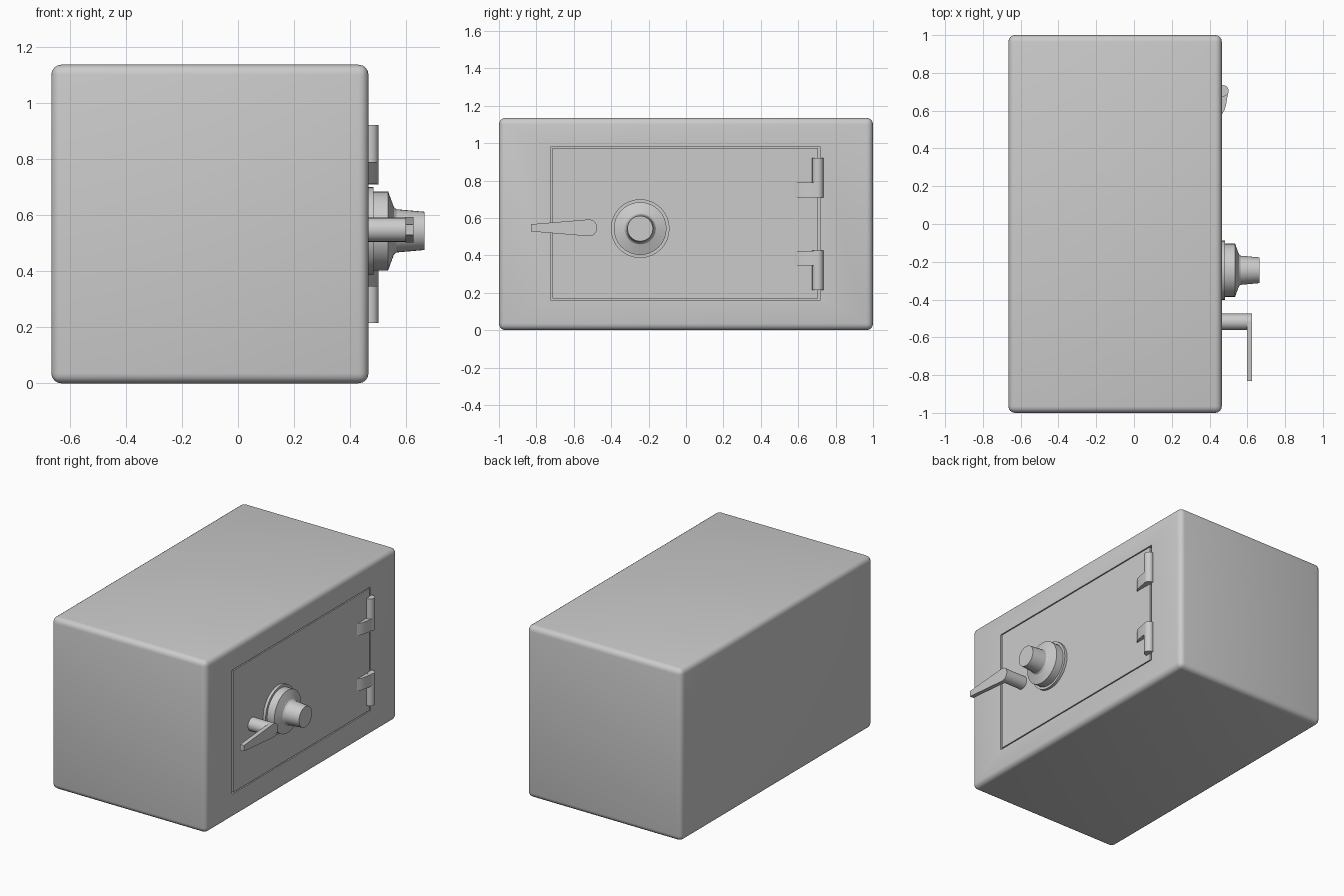
import bpy, bmesh, math
from mathutils import Vector, Matrix

if "Cube" in bpy.data.objects:
    bpy.data.objects.remove(bpy.data.objects["Cube"])

FACE = 0.465                      # x of the door side


def finish(name, bm, angle=35):
    bmesh.ops.recalc_face_normals(bm, faces=bm.faces)
    me = bpy.data.meshes.new(name)
    bm.to_mesh(me)
    bm.free()
    ob = bpy.data.objects.new(name, me)
    bpy.context.collection.objects.link(ob)
    bpy.ops.object.select_all(action='DESELECT')
    ob.select_set(True)
    bpy.context.view_layer.objects.active = ob
    bpy.ops.object.shade_smooth_by_angle(angle=math.radians(angle))
    return ob


def box_bm(lo, hi):
    bm = bmesh.new()
    lo, hi = Vector(lo), Vector(hi)
    bmesh.ops.create_cube(bm, size=1)
    for v in bm.verts:
        v.co = Vector([(lo[i] + hi[i]) / 2 + v.co[i] * (hi[i] - lo[i]) for i in range(3)])
    return bm


def prism(name, points, offset, angle=35):
    """Extrude a closed outline of 3D points along offset."""
    bm = bmesh.new()
    face = bm.faces.new([bm.verts.new(p) for p in points])
    res = bmesh.ops.extrude_face_region(bm, geom=[face], use_keep_orig=True)
    moved = [g for g in res['geom'] if isinstance(g, bmesh.types.BMVert)]
    bmesh.ops.translate(bm, verts=moved, vec=offset)
    return finish(name, bm, angle)


def lathe_x(name, profile, y, z, sides=32):
    """Turn (x, radius) points about an axis along x, capped at both ends."""
    bm = bmesh.new()
    rings = []
    for x, r in profile:
        rings.append([bm.verts.new((x, y + r * math.cos(2 * math.pi * i / sides),
                                    z + r * math.sin(2 * math.pi * i / sides)))
                      for i in range(sides)])
    for a, b in zip(rings, rings[1:]):
        for i in range(sides):
            j = (i + 1) % sides
            bm.faces.new((a[i], a[j], b[j], b[i]))
    bm.faces.new(rings[0])
    bm.faces.new(rings[-1])
    return finish(name, bm, 30)


# Rounded cabinet with a shallow door opening
bm = box_bm((-0.665, -1, 0), (FACE, 1, 1.135))
bmesh.ops.bevel(bm, geom=bm.edges[:], offset=0.035, segments=4, profile=0.5, affect='EDGES')
front = max(bm.faces, key=lambda f: f.calc_center_median().x)
bmesh.ops.inset_individual(bm, faces=[front], thickness=0.1)
for v in front.verts:
    v.co.y = -0.725 if v.co.y < 0 else 0.72
    v.co.z = 0.162 if v.co.z < 0.57 else 0.98
res = bmesh.ops.extrude_face_region(bm, geom=[front])
bmesh.ops.translate(bm, vec=(-0.04, 0, 0),
                    verts=[g for g in res['geom'] if isinstance(g, bmesh.types.BMVert)])
if front.is_valid:
    bmesh.ops.delete(bm, geom=[front], context='FACES_ONLY')
finish("cabinet", bm, 40)

# Door panel, flush with the cabinet and leaving a thin gap
finish("door", box_bm((FACE - 0.04, -0.713, 0.169), (FACE, 0.706, 0.973)))

# Combination dial: backing ring, then flared dial with tapered knob
DY, DZ = -0.245, 0.543
lathe_x("dial_ring", [(0.46, 0.157), (0.483, 0.157)], DY, DZ)
lathe_x("dial", [(0.475, 0.141), (0.535, 0.141), (0.548, 0.105), (0.556, 0.084),
                 (0.565, 0.077), (0.665, 0.068)], DY, DZ)

# Handle: round shaft and tapered lever
HY, HZ = -0.518, 0.547
lathe_x("handle_shaft", [(0.46, 0.043), (0.60, 0.043)], HY, HZ, 24)
outline = [(0.597, HY + 0.043 * math.cos(a), HZ + 0.045 * math.sin(a))
           for a in [math.radians(-95 + 190 * i / 12) for i in range(13)]]
outline += [(0.597, -0.83, HZ + 0.019), (0.597, -0.83, HZ - 0.019)]
prism("handle_lever", outline, (0.028, 0, 0))

# Two hinges, mirrored above and below the door centre
MID = 0.567
HX, HINGE_Y, R = 0.471, 0.705, 0.03
leaf = [(0.455, 0.58), (FACE, 0.58), (0.479, 0.602), (0.487, 0.63),
        (0.492, 0.66), (0.498, 0.695), (0.498, 0.71), (0.455, 0.71)]
for name, s in (("upper", 1), ("lower", -1)):
    pin = [(HX + R * math.cos(2 * math.pi * i / 20), HINGE_Y + R * math.sin(2 * math.pi * i / 20),
            MID + s * 0.142) for i in range(20)]
    prism(name + "_hinge_pin", pin, (0, 0, s * 0.211))
    prism(name + "_hinge_leaf", [(x, y, MID + s * 0.143) for x, y in leaf], (0, 0, s * 0.079))
